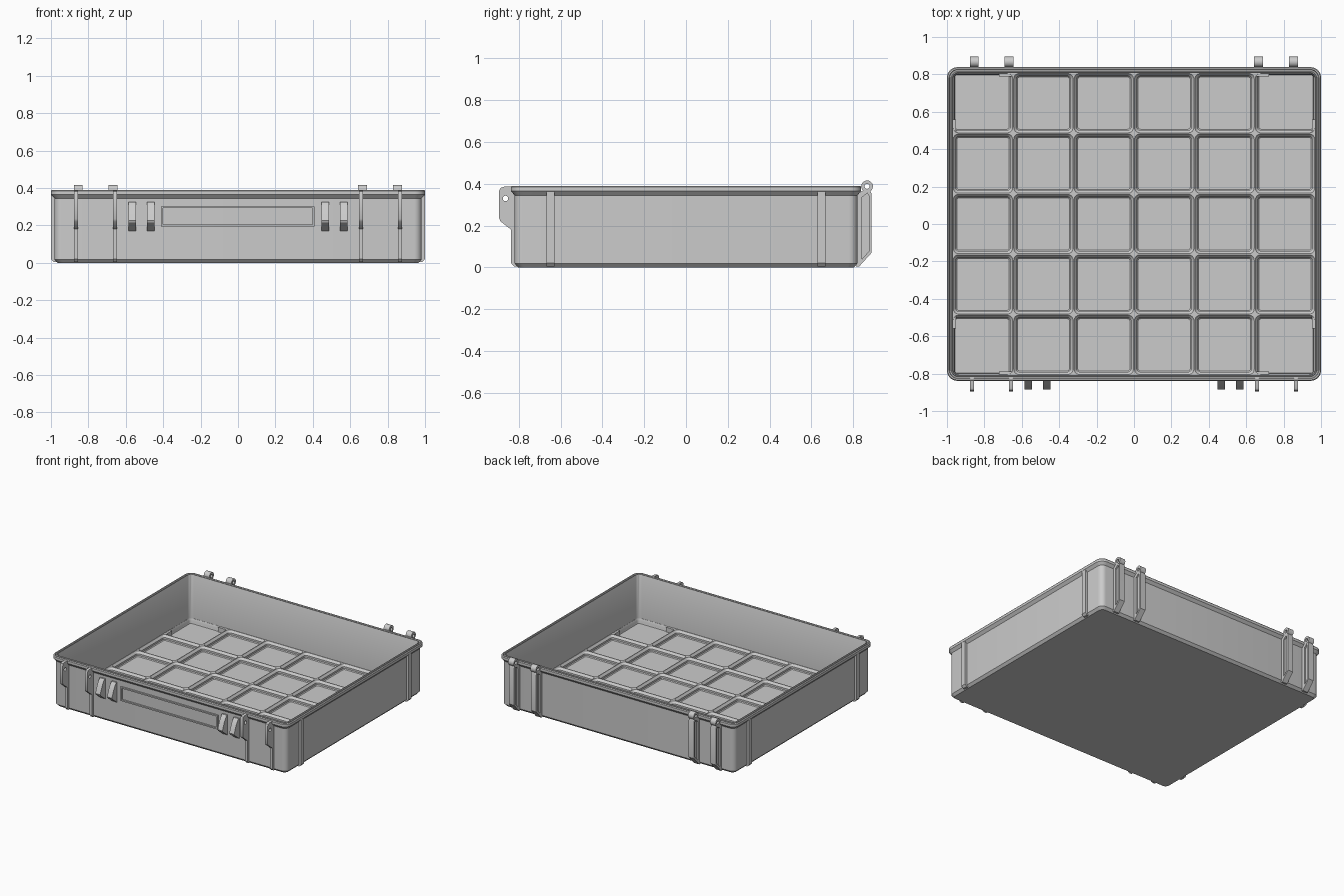
import bpy, bmesh, math
from mathutils import Matrix

if "Cube" in bpy.data.objects:
    bpy.data.objects.remove(bpy.data.objects["Cube"])

grey = bpy.data.materials.new("light_grey_plastic")
grey.diffuse_color = (0.6, 0.6, 0.6, 1)
grey.use_nodes = True
grey.node_tree.nodes["Principled BSDF"].inputs["Base Color"].default_value = (0.6, 0.6, 0.6, 1)


def add_object(name, mesh):
    mesh.materials.clear()
    mesh.materials.append(grey)
    mesh.shade_smooth()
    mesh.set_sharp_from_angle(angle=math.radians(30))
    obj = bpy.data.objects.new(name, mesh)
    bpy.context.collection.objects.link(obj)
    return obj


def rounded_rect(x0, x1, y0, y1, r, z, steps=6):
    """Counter-clockwise ring of points with rounded corners."""
    pts = []
    corners = [(x1 - r, y1 - r), (x0 + r, y1 - r), (x0 + r, y0 + r), (x1 - r, y0 + r)]
    for k, (cx, cy) in enumerate(corners):
        for s in range(steps + 1):
            a = math.pi / 2 * (k + s / steps)
            pts.append((cx + r * math.cos(a), cy + r * math.sin(a), z))
    return pts


def loft(bm, rings, cap_start=False):
    """Join rings in order and close the last one."""
    loops = [[bm.verts.new(p) for p in ring] for ring in rings]
    n = len(loops[0])
    for a, b in zip(loops, loops[1:]):
        for i in range(n):
            j = (i + 1) % n
            bm.faces.new((a[i], a[j], b[j], b[i]))
    bm.faces.new(loops[-1])
    if cap_start:
        bm.faces.new(loops[0][::-1])


def finish(name, bm):
    bmesh.ops.remove_doubles(bm, verts=bm.verts, dist=1e-5)
    mesh = bpy.data.meshes.new(name)
    bm.to_mesh(mesh)
    bm.free()
    return add_object(name, mesh)


def plate(name, loops, width, pos, along="X"):
    """Extrude an outline with holes; the outline lies across the given axis."""
    curve = bpy.data.curves.new(name, "CURVE")
    curve.dimensions = "2D"
    curve.fill_mode = "BOTH"
    curve.extrude = width / 2
    for pts in loops:
        spline = curve.splines.new("POLY")
        spline.points.add(len(pts) - 1)
        for p, (u, v) in zip(spline.points, pts):
            p.co = (u, v, 0, 1)
        spline.use_cyclic_u = True
    temp = bpy.data.objects.new(name, curve)
    bpy.context.collection.objects.link(temp)
    graph = bpy.context.evaluated_depsgraph_get()
    mesh = bpy.data.meshes.new_from_object(temp.evaluated_get(graph))
    bpy.data.objects.remove(temp)
    if along == "X":
        turn = Matrix(((0, 0, 1, pos), (1, 0, 0, 0), (0, 1, 0, 0), (0, 0, 0, 1)))
    else:
        turn = Matrix(((1, 0, 0, 0), (0, 0, -1, pos), (0, 1, 0, 0), (0, 0, 0, 1)))
    mesh.transform(turn)
    return add_object(name, mesh)


def circle(cu, cv, r, n=20):
    return [(cu + r * math.cos(math.tau * i / n), cv + r * math.sin(math.tau * i / n))
            for i in range(n)]


def mirror_outline(pts):
    return [(-u, v) for u, v in pts]


# Tray shell: outside wall, flared rim with a seal groove, inside wall
HX, HY = 0.969, 0.8075
shell_profile = [  # distance outside the inner wall, corner radius, height
    (-0.004, 0.030, 0), (0.013, 0.040, 0.018), (0.013, 0.040, 0.345),
    (0.031, 0.055, 0.365), (0.031, 0.055, 0.384), (0.026, 0.050, 0.39),
    (0.019, 0.045, 0.39), (0.016, 0.043, 0.38), (0.009, 0.037, 0.38),
    (0.006, 0.034, 0.39), (0.002, 0.031, 0.39), (0, 0.030, 0.386), (0, 0.030, 0.01)]
bm = bmesh.new()
loft(bm, [rounded_rect(-HX - d, HX + d, -HY - d, HY + d, r, z)
          for d, r, z in shell_profile], cap_start=True)
finish("tray_shell", bm)

# Floor grid: sunken cells with stepped edges, open towards the tray corners
COLS, ROWS, PITCH = 6, 5, 0.323
TOP, FLOOR = 0.056, 0.02
cell_profile = [(0, 0, TOP), (0.003, 0.028, TOP), (0.0165, 0.018, 0.04),
                (0.0165, 0.018, 0.026), (0.022, 0.0125, FLOOR)]
bm = bmesh.new()
for c in range(COLS):
    for w in range(ROWS):
        x, y = c * PITCH - HX, w * PITCH - HY
        corner = c in (0, COLS - 1) and w in (0, ROWS - 1)
        west, east, south, north = (
            0.5 if corner and edge else 1
            for edge in (c == 0, c > 0, w == 0, w > 0))
        loft(bm, [rounded_rect(x + d * west, x + PITCH - d * east,
                               y + d * south, y + PITCH - d * north, r, z)
                  for d, r, z in cell_profile])
finish("floor_grid", bm)

# Short ends of the grid edge that run into the corner cells
for sx in (-1, 1):
    for sy in (-1, 1):
        cx, cy = HX - PITCH, HY - PITCH
        for name, x0, x1, y0, y1 in (
                ("grid_end_long", cx, cx + 0.075, HY - 0.018, HY),
                ("grid_end_short", HX - 0.018, HX, cy, cy + 0.075)):
            bm = bmesh.new()
            bmesh.ops.create_cube(bm, size=1)
            bmesh.ops.scale(bm, vec=(x1 - x0, y1 - y0, TOP - FLOOR), verts=bm.verts)
            bmesh.ops.translate(bm, verts=bm.verts, vec=(
                sx * (x0 + x1) / 2, sy * (y0 + y1) / 2, (TOP + FLOOR) / 2 - 0.001))
            finish(name, bm)

# Vertical ribs on the side walls
side_rib = [(0.97, 0.004), (0.985, 0.004), (0.999, 0.02), (0.999, 0.37), (0.97, 0.37)]
for y in (-0.648, 0.648):
    plate("left_side_rib", [side_rib], 0.038, y, "Y")
    plate("right_side_rib", [mirror_outline(side_rib)], 0.038, y, "Y")

# Front ribs with pierced latch ears
front_rib = [(-0.81, 0.004), (-0.823, 0.004), (-0.837, 0.02), (-0.837, 0.37), (-0.81, 0.37)]
ear = [(-0.815, 0.386), (-0.872, 0.386), (-0.888, 0.38), (-0.895, 0.365),
       (-0.895, 0.235), (-0.888, 0.22), (-0.837, 0.18), (-0.815, 0.18)]
for x in (-0.866, -0.657, 0.657, 0.866):
    plate("front_rib", [front_rib], 0.0215, x)
    plate("latch_ear", [ear, circle(-0.864, 0.33, 0.013)], 0.021, x)

# Curved catch hooks beside the label frame
hook = [(-0.815, 0.325), (-0.832, 0.325), (-0.848, 0.305), (-0.862, 0.28), (-0.875, 0.25),
        (-0.884, 0.225), (-0.88, 0.215), (-0.822, 0.17), (-0.815, 0.17)]
for x in (-0.566, -0.467, 0.467, 0.566):
    plate("catch_hook", [hook], 0.041, x)

# Raised label frame
outer = [(-0.412, 0.195), (0.408, 0.195), (0.408, 0.302), (-0.412, 0.302)]
inner = [(-0.402, 0.205), (0.398, 0.205), (0.398, 0.292), (-0.402, 0.292)]
plate("label_frame", [outer, inner], 0.018, -0.823, "Y")

# Rear hinges: flanged bracket, thin web and pierced knuckle
bracket = [(0.815, 0.003), (0.828, 0.003), (0.889, 0.07), (0.889, 0.352),
           (0.88, 0.372), (0.852, 0.372), (0.815, 0.345)]
opening = [(0.843, 0.04), (0.875, 0.076), (0.875, 0.345), (0.868, 0.355), (0.843, 0.335)]
for x in (-0.854, -0.668, 0.666, 0.853):
    plate("hinge_bracket", [bracket, opening], 0.045, x)
    plate("hinge_web", [opening], 0.02, x)
    plate("hinge_knuckle", [circle(0.867, 0.388, 0.028), circle(0.867, 0.388, 0.012)], 0.047, x)
